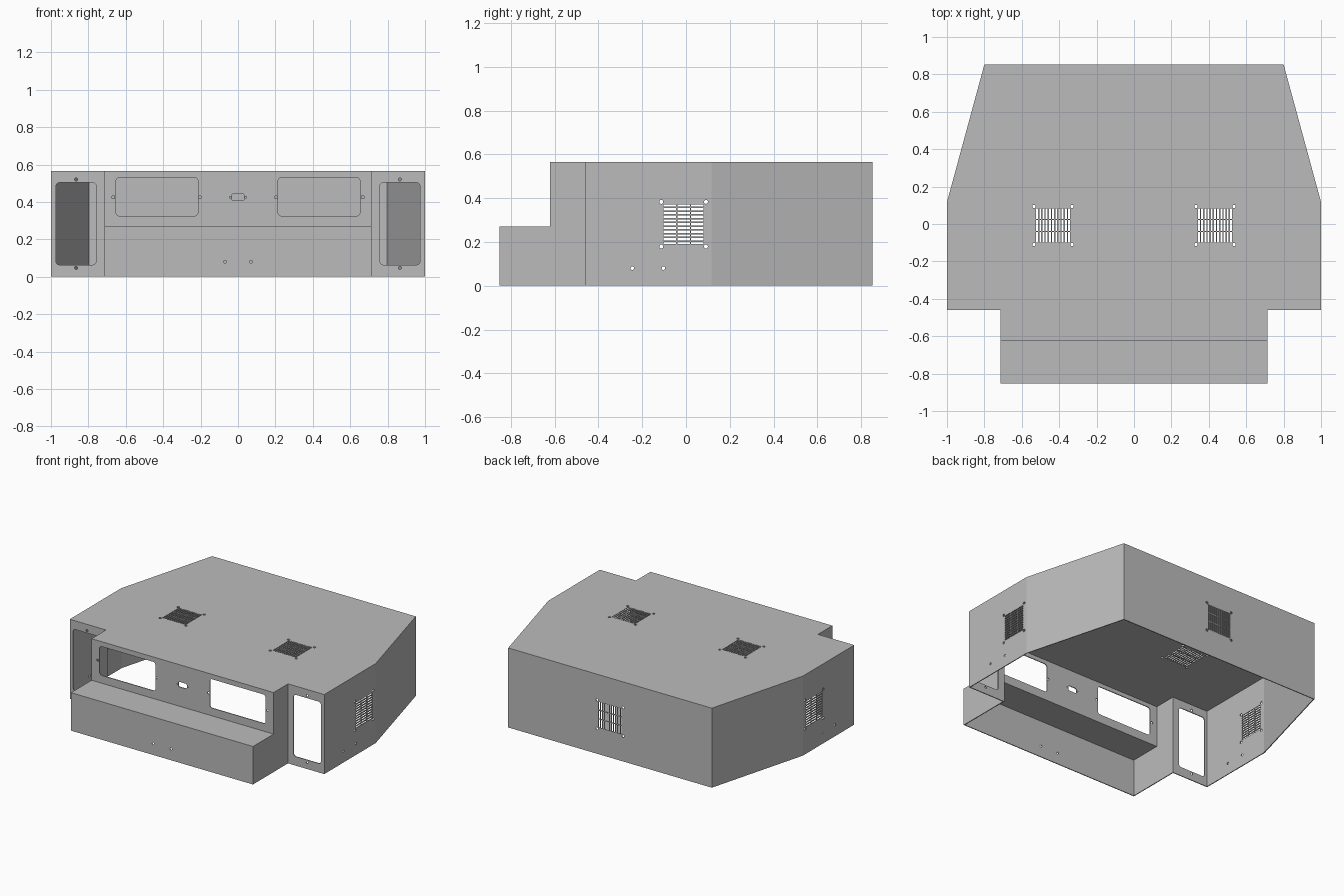
import bpy, bmesh
from math import sin, cos, pi
from mathutils import Matrix, Vector

cube = bpy.data.objects.get("Cube")
if cube:
    bpy.data.objects.remove(cube, do_unlink=True)

# Main dimensions
H, LEDGE, T = 0.565, 0.27, 0.006
FRONT, RECESS, WING = -0.853, -0.622, -0.46
BEND, BACK = 0.117, 0.853
IN, OUT, REAR = 0.715, 1.0, 0.8
SCREW = 0.008
X, Y, Z = Vector((1, 0, 0)), Vector((0, 1, 0)), Vector((0, 0, 1))

grey = bpy.data.materials.new("sheet_grey")
grey.use_nodes = True
colour = (0.5, 0.5, 0.5, 1)
grey.diffuse_color = colour
grey.node_tree.nodes["Principled BSDF"].inputs["Base Color"].default_value = colour


def rect(u0, v0, u1, v1):
    return [(u0, v0), (u1, v0), (u1, v1), (u0, v1)]


def circle(u, v, r=SCREW, n=16):
    return [(u + r * cos(2 * pi * i / n), v + r * sin(2 * pi * i / n)) for i in range(n)]


def rounded(u0, v0, u1, v1, r=0.018, n=5):
    centres = [(u1 - r, v1 - r), (u0 + r, v1 - r), (u0 + r, v0 + r), (u1 - r, v0 + r)]
    return [(cu + r * cos(pi / 2 * (q + i / n)), cv + r * sin(pi / 2 * (q + i / n)))
            for q, (cu, cv) in enumerate(centres) for i in range(n + 1)]


def vent(cu, cv, along_u=False, slots=11, half=0.094, corner=0.102):
    """Three banks of narrow slots with a screw hole at each corner."""
    pitch, bank = 2 * half / slots, 2 * half / 3
    loops = []
    for i in range(slots):
        a = -half + (i + 0.5) * pitch
        for k in (-1, 0, 1):
            w, l = pitch * 0.3, bank * 0.46
            du, dv, su, sv = (k * bank, a, l, w) if along_u else (a, k * bank, w, l)
            loops.append(rect(cu + du - su, cv + dv - sv, cu + du + su, cv + dv + sv))
    loops += [circle(cu + su * corner, cv + sv * corner, 0.009)
              for su in (-1, 1) for sv in (-1, 1)]
    return loops


def panel(name, outline, holes, origin, u, v, mirror=False):
    """Flat sheet with cutouts; its outer face lies on the u, v plane."""
    curve = bpy.data.curves.new(name, 'CURVE')
    curve.dimensions = '2D'
    curve.fill_mode = 'BOTH'
    curve.extrude = T / 2
    for loop in [outline] + holes:
        spline = curve.splines.new('POLY')
        spline.points.add(len(loop) - 1)
        for point, (a, b) in zip(spline.points, loop):
            point.co = (a, b, 0, 1)
        spline.use_cyclic_u = True
    temp = bpy.data.objects.new(name + "_outline", curve)
    bpy.context.collection.objects.link(temp)
    deps = bpy.context.evaluated_depsgraph_get()
    mesh = bpy.data.meshes.new_from_object(temp.evaluated_get(deps))
    bpy.data.objects.remove(temp, do_unlink=True)
    bpy.data.curves.remove(curve)

    n = u.cross(v)
    place = Matrix((u, v, n)).transposed().to_4x4()
    place.translation = Vector(origin) - n * T / 2
    bm = bmesh.new()
    bm.from_mesh(mesh)
    bm.transform(place)
    bmesh.ops.remove_doubles(bm, verts=bm.verts, dist=1e-5)
    bmesh.ops.recalc_face_normals(bm, faces=bm.faces)
    for f in bm.faces:
        f.smooth = False
    bm.to_mesh(mesh)
    bm.free()
    mesh.name = name
    mesh.materials.clear()
    mesh.materials.append(grey)
    obj = bpy.data.objects.new(name, mesh)
    bpy.context.collection.objects.link(obj)
    if mirror:
        obj.modifiers.new("mirror", 'MIRROR').use_mirror_merge = False
    return obj


# Roof with two vents
half_roof = [(IN, RECESS), (IN, WING), (OUT, WING), (OUT, BEND), (REAR, BACK)]
roof_outline = half_roof + [(-x, y) for x, y in reversed(half_roof)]
panel("roof", roof_outline, vent(-0.433, -0.008) + vent(0.433, -0.008), (0, 0, H), X, Y)

# Front ledge and lower front wall
panel("front_ledge", rect(-IN, FRONT, IN, RECESS + T), [], (0, 0, LEDGE), X, Y)
panel("lower_front_wall", rect(-IN, 0, IN, LEDGE),
      [circle(-0.07, 0.08), circle(0.07, 0.08)], (0, FRONT, 0), X, Z)

# Recessed upper front wall: two windows, a small port and their screws
cuts = [rounded(-0.033, 0.407, 0.033, 0.443, 0.008)]
for s in (-1, 1):
    a, b = sorted((s * 0.214, s * 0.652))
    cuts.append(rounded(a, 0.325, b, 0.53))
    cuts += [circle(s * u, 0.425) for u in (0.203, 0.667)]
    cuts.append(circle(s * 0.041, 0.425, 0.005))
panel("upper_front_wall", rect(-IN, LEDGE - T, IN, H), cuts, (0, RECESS, 0), X, Z)

# Stepped cheeks beside the ledge
panel("step_cheeks", [(FRONT, 0), (WING + T, 0), (WING + T, H), (RECESS, H),
                      (RECESS, LEDGE), (FRONT, LEDGE)], [], (IN, 0, 0), Y, Z, True)

# Front wings with tall openings
panel("front_wings", rect(IN - T, 0, OUT, H),
      [rounded(0.759, 0.064, 0.973, 0.503), circle(0.866, 0.047), circle(0.866, 0.52)],
      (0, WING, 0), X, Z, True)

# Side walls with vents and lower screw holes
panel("side_walls", rect(WING, 0, BEND, H),
      vent(-0.011, 0.281, True) + [circle(-0.245, 0.08), circle(-0.103, 0.08)],
      (OUT, 0, 0), Y, Z, True)

# Tapered rear side walls
taper = Vector((REAR - OUT, BACK - BEND, 0))
panel("tapered_walls", rect(0, 0, taper.length, H), [],
      (OUT, BEND, 0), taper.normalized(), Z, True)

# Back wall with central vent
panel("back_wall", rect(-REAR, 0, REAR, H), vent(0, 0.281), (0, BACK, 0), -X, Z)
